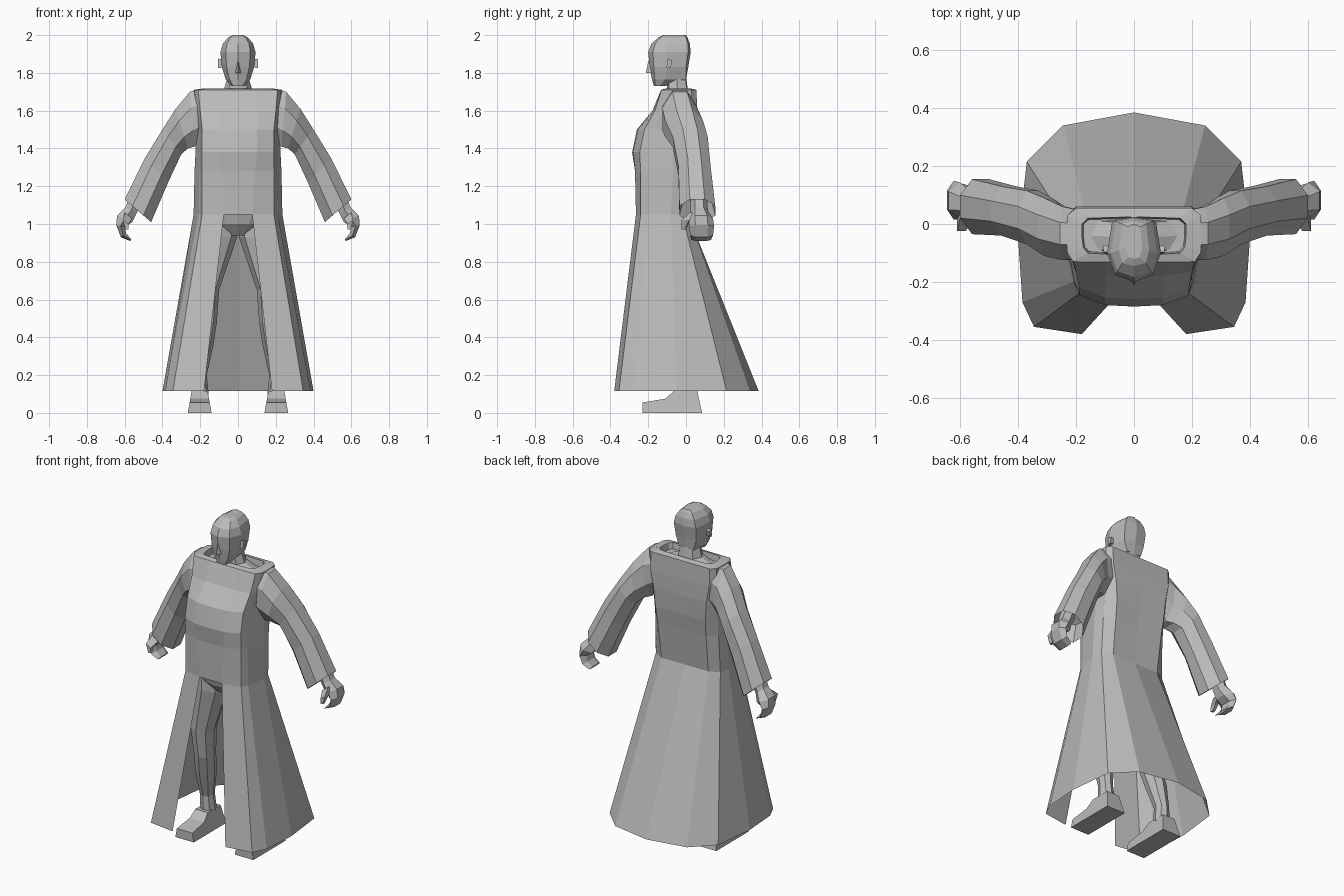
import bpy, bmesh, math

grey = bpy.data.materials.new("cloth grey")
grey.diffuse_color = (0.5, 0.5, 0.5, 1)


def make(name, rings, closed=True, caps=(True, True)):
    """Skin a list of equal-length point rings as one flat-shaded object."""
    bm = bmesh.new()
    rows = [[bm.verts.new(p) for p in r] for r in rings]
    n = len(rows[0])
    for a, b in zip(rows, rows[1:]):
        for i in range(n if closed else n - 1):
            j = (i + 1) % n
            bm.faces.new((a[i], a[j], b[j], b[i]))
    if caps[0]:
        bm.faces.new(rows[0][::-1])
    if caps[1]:
        bm.faces.new(rows[-1])
    bmesh.ops.recalc_face_normals(bm, faces=bm.faces)
    me = bpy.data.meshes.new(name)
    bm.to_mesh(me)
    bm.free()
    me.materials.append(grey)
    ob = bpy.data.objects.new(name, me)
    bpy.context.collection.objects.link(ob)
    return ob


def sym(z, half):
    """Full ring from a half outline given front to back on the +x side."""
    right = [(x, y, z) for x, y in half]
    left = [(-x, y, z) for x, y in half[::-1] if x > 0]
    return right + left


def both(name, rings, **kw):
    """Build a part on the +x side and its mirror image."""
    make(name + "_left", rings, **kw)
    make(name + "_right", [[(-x, y, z) for x, y, z in r] for r in rings], **kw)


def limb_ring(ox, oz, ix, iz, y0, y1, n=8):
    """Ring spanning outer point, inner point and a depth range."""
    ring = []
    for k in range(n):
        a = 2 * math.pi * (k + 0.5) / n
        c, s = math.cos(a) / math.cos(math.pi / n), math.sin(a) / math.cos(math.pi / n)
        ring.append(((ox + ix) / 2 + c * (ox - ix) / 2, (y0 + y1) / 2 + s * (y1 - y0) / 2,
                     (oz + iz) / 2 + c * (oz - iz) / 2))
    return ring


# Coat body, with the rim folding in around the neckline
waist = [(.075, -.265), (.19, -.24), (.21, -.20), (.235, -.08), (.22, -.02), (.16, .01), (0, .01)]
coat = [
    (1.05, [(0, -.265)] + waist),
    (1.28, [(0, -.27), (.09, -.27), (.19, -.24), (.205, -.20), (.23, -.07), (.215, -.01), (.165, .04), (0, .035)]),
    (1.38, [(0, -.285), (.10, -.28), (.19, -.245), (.2, -.20), (.225, -.07), (.215, 0), (.17, .055), (0, .05)]),
    (1.50, [(0, -.26), (.10, -.255), (.19, -.22), (.2, -.17), (.22, -.05), (.215, .02), (.18, .06), (0, .06)]),
    (1.60, [(0, -.178), (.10, -.178), (.20, -.165), (.215, -.12), (.23, -.04), (.225, .03), (.2, .06), (0, .06)]),
    (1.71, [(0, -.132), (.10, -.132), (.21, -.13), (.23, -.10), (.235, -.04), (.23, .03), (.2, .055), (0, .055)]),
    (1.718, [(0, -.105), (.09, -.105), (.16, -.10), (.175, -.08), (.18, -.04), (.18, 0), (.16, .02), (0, .025)]),
    (1.68, [(0, -.10), (.09, -.10), (.155, -.095), (.17, -.08), (.175, -.04), (.175, 0), (.155, .015), (0, .02)]),
]
make("coat_body", [sym(z, h) for z, h in coat], caps=(False, True))

# Flared skirt, open at the front
hem = [(.18, -.38), (.345, -.355), (.385, -.27), (.40, -.05), (.37, .215), (.245, .34), (0, .385)]
make("coat_skirt", [sym(1.05, waist), sym(.115, hem)], closed=False, caps=(False, False))

# Sleeves, ending in a hollow cuff
both("sleeve", [limb_ring(*r) for r in [
    (.20, 1.715, .19, 1.44, -.12, .05),
    (.255, 1.70, .23, 1.41, -.125, .06),
    (.33, 1.61, .265, 1.40, -.11, .09),
    (.40, 1.50, .30, 1.37, -.07, .115),
    (.495, 1.345, .37, 1.22, -.04, .13),
    (.60, 1.13, .46, 1.01, -.035, .155),
    (.54, 1.20, .45, 1.12, -.01, .13)]])

# Hands with curled fingers and a thumb
both("hand", [limb_ring(*r, n=6) for r in [
    (.565, 1.17, .505, 1.12, .03, .105),
    (.595, 1.09, .54, 1.05, .03, .11),
    (.64, 1.045, .56, 1.01, .025, .135),
    (.645, .995, .60, .985, .025, .14),
    (.62, .93, .592, .95, .03, .135),
    (.57, .91, .565, .92, .035, .125)]])
both("thumb", [limb_ring(*r, n=4) for r in [
    (.60, 1.06, .56, 1.03, .02, .06),
    (.61, 1.02, .58, 1.0, -.025, .015),
    (.595, .97, .58, .97, -.025, -.005)]])

# Head, built from chin to crown
head = [
    (1.73, [(0, -.17), (.025, -.165), (.035, -.14), (.03, -.12), (0, -.115)]),
    (1.765, [(0, -.18), (.045, -.165), (.065, -.11), (.05, 0), (0, .0)]),
    (1.83, [(0, -.192), (.06, -.17), (.085, -.10), (.07, 0), (0, .012)]),
    (1.91, [(0, -.20), (.065, -.175), (.093, -.10), (.075, .012), (0, .025)]),
    (1.955, [(0, -.183), (.058, -.163), (.08, -.10), (.063, .01), (0, .02)]),
    (1.988, [(0, -.145), (.04, -.135), (.052, -.09), (.042, 0), (0, .008)]),
    (2.0, [(0, -.12), (.02, -.115), (.028, -.08), (.022, -.01), (0, 0)]),
]
make("head", [sym(z, h) for z, h in head])
make("nose", [[(-.016, -.18, 1.80), (.016, -.18, 1.80), (0, -.213, 1.80)],
              [(-.006, -.185, 1.86), (.006, -.185, 1.86), (0, -.2, 1.86)]])
both("ear", [[(x, -.092 + dy * s, 1.85 + dz * s) for dy, dz in
              ((-.012, -.025), (.012, -.02), (.018, .015), (-.005, .025))]
             for x, s in ((.075, .8), (.105, 1))])

# Neck widening into the shoulders under the collar
make("neck", [sym(z, h) for z, h in [
    (1.68, [(0, -.10), (.12, -.09), (.15, -.04), (.12, .01), (0, .015)]),
    (1.71, [(0, -.10), (.05, -.09), (.075, -.045), (.05, .005), (0, .01)]),
    (1.78, [(0, -.10), (.035, -.09), (.055, -.05), (.04, -.005), (0, 0)])]])

# Pelvis and legs
make("pelvis", [sym(z, h) for z, h in [
    (1.06, [(0, -.24), (.075, -.235), (.19, -.17), (.19, -.04), (0, -.0)]),
    (1.0, [(0, -.225), (.06, -.215), (.19, -.15), (.19, -.04), (0, .005)]),
    (.94, [(0, -.17), (.03, -.165), (.10, -.14), (.10, -.04), (0, -.02)])]])
both("leg", [[(cx + rx * math.cos(k * math.pi / 4), cy + ry * math.sin(k * math.pi / 4), z)
              for k in range(8)] for z, cx, cy, rx, ry in [
    (1.03, .105, -.10, .10, .105),
    (.93, .11, -.10, .105, .10),
    (.65, .17, -.09, .07, .08),
    (.48, .172, -.075, .06, .065),
    (.36, .19, -.04, .06, .065),
    (.20, .205, -.005, .04, .045),
    (.10, .20, 0, .045, .05)]])

# Shoes, a side profile tapering towards the ankle
profile = [(-.23, 0), (-.23, .055), (-.11, .075), (-.065, .115), (.06, .115), (.085, 0)]
both("shoe", [[(.203 + side * (.063 - .18 * z), y, z) for y, z in profile] for side in (-1, 1)])
